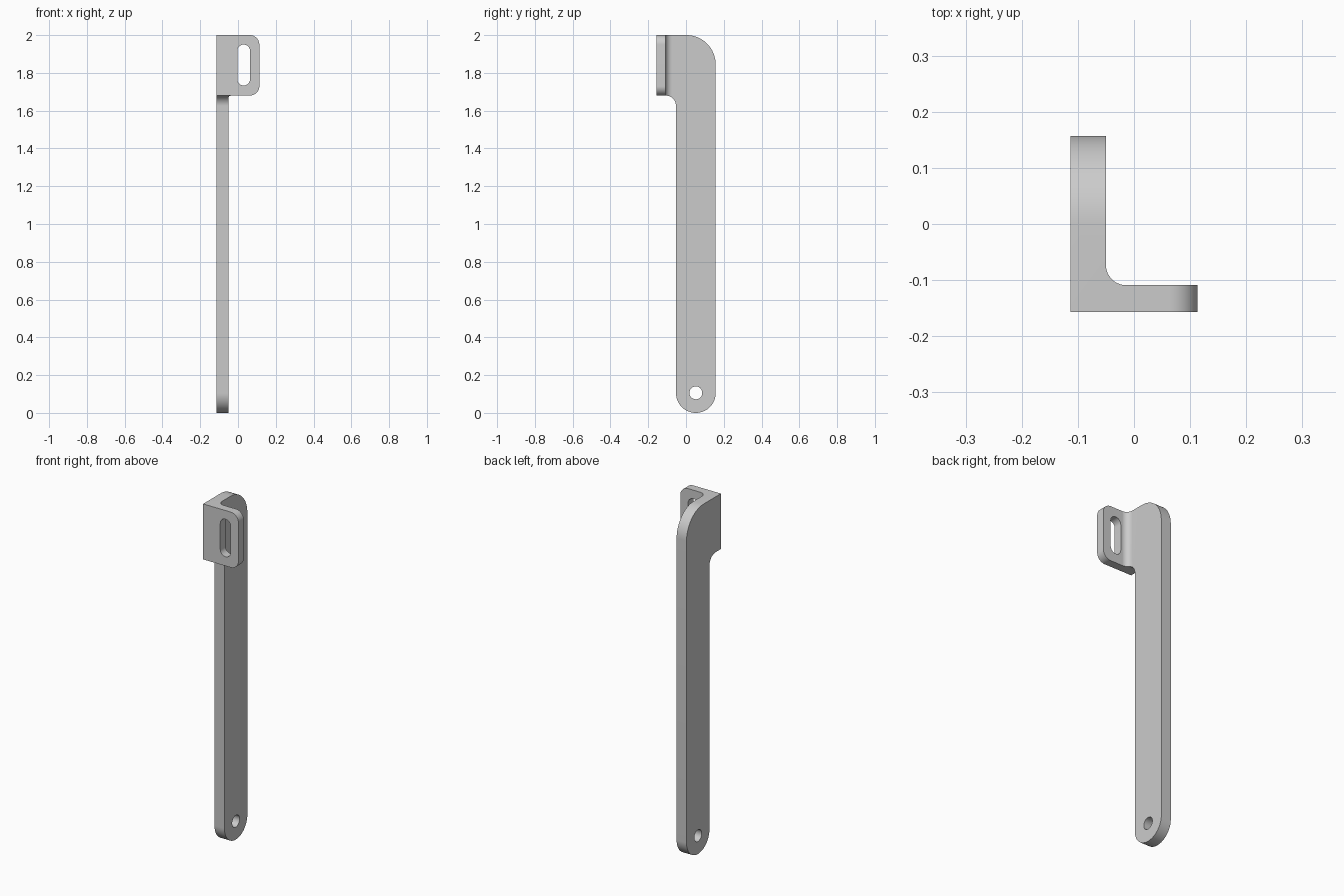
import bpy, bmesh, math
from mathutils import Vector

cube = bpy.data.objects.get("Cube")
if cube:
    bpy.data.objects.remove(cube, do_unlink=True)

steel = bpy.data.materials.new("plain grey metal")
steel.use_nodes = True
GREY = (0.6, 0.6, 0.6, 1)
steel.diffuse_color = GREY
steel.node_tree.nodes["Principled BSDF"].inputs["Base Color"].default_value = GREY


def arc(u, v, r, first, sweep, steps=16):
    """Points along a circular arc, angles in radians."""
    angles = [first + sweep * k / steps for k in range(steps + 1)]
    return [Vector((u + r * math.cos(a), v + r * math.sin(a))) for a in angles]


def rounded(corners):
    """Outline from (u, v, radius) corners, each rounded by a tangent arc."""
    out = []
    for i, (u, v, r) in enumerate(corners):
        p = Vector((u, v))
        if r == 0:
            out.append(p)
            continue
        a = (Vector(corners[i - 1][:2]) - p).normalized()
        b = (Vector(corners[(i + 1) % len(corners)][:2]) - p).normalized()
        half = a.angle(b) / 2
        centre = p + (a + b).normalized() * r / math.sin(half)
        start = p + a * r / math.tan(half) - centre
        end = p + b * r / math.tan(half) - centre
        first = math.atan2(start.y, start.x)
        sweep = math.remainder(math.atan2(end.y, end.x) - first, math.tau)
        out += arc(centre.x, centre.y, r, first, sweep)
    return out


def prism(name, outline, axis, low, high):
    """Extrude an outline along the x, y or z axis."""
    place = {"x": lambda u, v, d: (d, u, v),
             "y": lambda u, v, d: (u, d, v),
             "z": lambda u, v, d: (u, v, d)}[axis]
    bm = bmesh.new()
    face = bm.faces.new([bm.verts.new(place(u, v, low)) for u, v in outline])
    new = bmesh.ops.extrude_face_region(bm, geom=[face])["geom"]
    shift = Vector(place(0, 0, high - low))
    bmesh.ops.translate(bm, vec=shift,
                        verts=[g for g in new if isinstance(g, bmesh.types.BMVert)])
    bmesh.ops.recalc_face_normals(bm, faces=bm.faces)
    mesh = bpy.data.meshes.new(name)
    bm.to_mesh(mesh)
    bm.free()
    mesh.materials.append(steel)
    obj = bpy.data.objects.new(name, mesh)
    bpy.context.collection.objects.link(obj)
    return obj


def combine(target, tool, operation):
    """Apply a boolean with a helper solid, then remove the helper."""
    mod = target.modifiers.new(tool.name, "BOOLEAN")
    mod.object, mod.operation, mod.solver = tool, operation, "EXACT"
    tool.hide_render = True
    bpy.context.view_layer.objects.active = target
    bpy.ops.object.modifier_apply(modifier=mod.name)
    bpy.data.objects.remove(tool, do_unlink=True)


# L-shaped section with an inside fillet, oversized where it gets trimmed
section = rounded([(-0.113, -0.157, 0), (0.2, -0.157, 0), (0.2, -0.109, 0),
                   (-0.05, -0.109, 0.036), (-0.05, 0.3, 0), (-0.113, 0.3, 0)])
bracket = prism("bracket_arm", section, "z", -0.1, 2.1)

# Side silhouette: round foot, long arm, wide head
side = rounded([(-0.3, 2, 0), (-0.3, 1.68, 0), (-0.053, 1.68, 0.055),
                (-0.053, 0, 0.1049), (0.157, 0, 0.1049), (0.157, 2, 0.155)])
combine(bracket, prism("side_trim", side, "x", -0.5, 0.5), "INTERSECT")

# Front silhouette: rounded free corners of the mounting tab
r = 0.05
edge = 0.113 - r
quarter = math.pi / 2
front = [Vector((-0.5, 2.5)), Vector((-0.5, -0.5)), Vector((edge, -0.5))]
front += arc(edge, 1.68 + r, r, -quarter, quarter)
front += arc(edge, 2 - r, r, 0, quarter)
front.append(Vector((edge, 2.5)))
combine(bracket, prism("front_trim", front, "y", -0.5, 0.5), "INTERSECT")

# Mounting slot and pivot hole
s = 0.0335
slot = arc(0.03, 1.733 + s, s, math.pi, math.pi) + arc(0.03, 1.95 - s, s, 0, math.pi)
combine(bracket, prism("slot_cutter", slot, "y", -0.5, 0.5), "DIFFERENCE")
hole = arc(0.052, 0.106, 0.034, 0, math.tau, 40)[:-1]
combine(bracket, prism("hole_cutter", hole, "x", -0.5, 0.5), "DIFFERENCE")

bpy.ops.object.select_all(action="DESELECT")
bracket.select_set(True)
bpy.context.view_layer.objects.active = bracket
bpy.ops.object.shade_smooth_by_angle(angle=math.radians(30))
